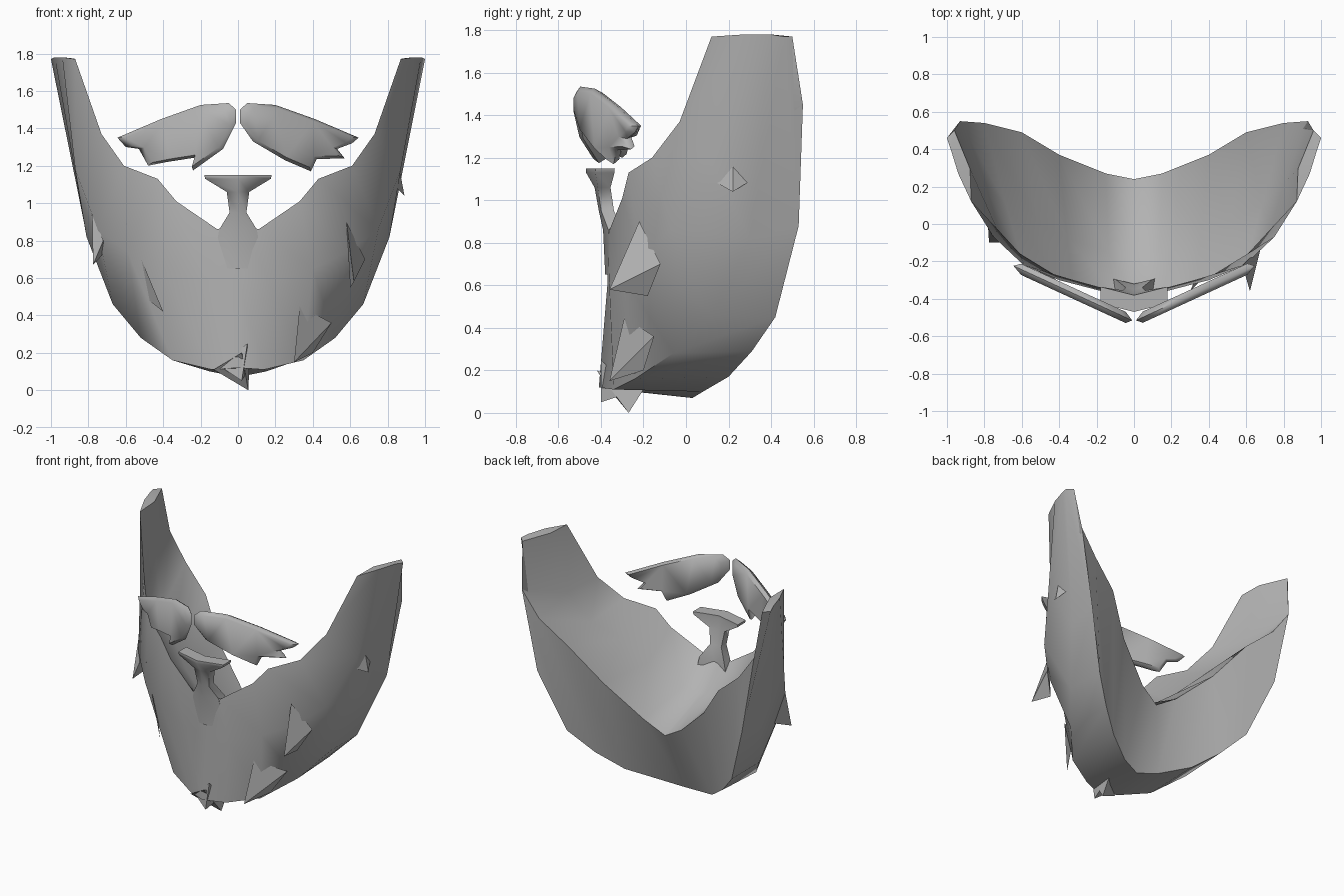
import bpy
import bmesh
from mathutils import Vector
from math import radians

cube = bpy.data.objects.get("Cube")
if cube:
    bpy.data.objects.remove(cube, do_unlink=True)

# One plain grey for all the hair
grey = bpy.data.materials.new("hair grey")
grey.use_nodes = True
colour = (0.45, 0.45, 0.45, 1)
grey.diffuse_color = colour
grey.node_tree.nodes["Principled BSDF"].inputs["Base Color"].default_value = colour


def finish(name, bm, angle):
    bmesh.ops.recalc_face_normals(bm, faces=bm.faces)
    bmesh.ops.triangulate(bm, faces=[f for f in bm.faces if len(f.verts) > 4])
    mesh = bpy.data.meshes.new(name)
    bm.to_mesh(mesh)
    bm.free()
    mesh.materials.append(grey)
    obj = bpy.data.objects.new(name, mesh)
    bpy.context.collection.objects.link(obj)
    bpy.ops.object.select_all(action="DESELECT")
    obj.select_set(True)
    bpy.context.view_layer.objects.active = obj
    bpy.ops.object.shade_smooth_by_angle(angle=radians(angle))
    return obj


def loft(name, rings, angle=50):
    """Skin a row of closed rings and cap both ends."""
    bm = bmesh.new()
    rows = [[bm.verts.new(p) for p in ring] for ring in rings]
    count = len(rows[0])
    for a, b in zip(rows, rows[1:]):
        for i in range(count):
            j = (i + 1) % count
            bm.faces.new((a[i], a[j], b[j], b[i]))
    bm.faces.new(rows[0])
    bm.faces.new(rows[-1])
    return finish(name, bm, angle)


# Beard: lines running from the chin centre out to the sideburn tip
front_rim = [(0, -.37, .9), (.11, -.36, .86), (.33, -.3, 1.01), (.43, -.27, 1.13),
             (.61, -.16, 1.2), (.73, -.03, 1.37), (.87, .12, 1.77)]
cheek = [(0, -.37, .6), (.17, -.36, .58), (.4, -.3, .65), (.59, -.22, .74),
         (.75, -.07, .86), (.87, .12, 1.18), (.94, .27, 1.78)]
jaw = [(0, -.41, .12), (.14, -.34, .11), (.35, -.24, .16), (.52, -.06, .28),
       (.67, .12, .46), (.81, .3, .82), (.98, .4, 1.78)]
under = [(0, .03, .07), (.15, .08, .1), (.35, .2, .17), (.51, .31, .29),
         (.66, .42, .45), (.82, .53, .88), (1, .46, 1.77)]
neck_rim = [(0, .24, .52), (.15, .27, .61), (.4, .37, .84), (.6, .49, 1.1),
            (.8, .54, 1.27), (.93, .55, 1.45), (.96, .5, 1.77)]

half = []
for lines in zip(front_rim, cheek, jaw, under, neck_rim):
    ring = [Vector(p) for p in lines]
    inner = (ring[0] + ring[1] + ring[4]) / 3
    inner.x *= .95
    half.append(ring + [inner])
mirrored = [[Vector((-p.x, p.y, p.z)) for p in ring] for ring in half[:0:-1]]
loft("beard", mirrored + half)

# Tuft under the lip: height, half width, front, back
levels = [(1.15, .18, -.47, -.38), (1.13, .175, -.47, -.38), (1.06, .06, -.43, -.37),
          (.95, .045, -.41, -.35), (.86, .1, -.39, -.32), (.65, .14, -.38, -.32)]
rings = []
for z, w, front, back in levels:
    sweep = w * .25
    rings.append([(-w, front + sweep, z), (0, front, z), (w, front + sweep, z),
                  (w, back + sweep, z), (0, back, z), (-w, back + sweep, z)])
loft("lip_tuft", rings, 60)

# Moustache halves: swept back slabs with bevelled rims
upper_edge = [(.01, 1.43), (.01, 1.5), (.05, 1.535), (.2, 1.525), (.41, 1.45), (.645, 1.35)]
lower_edges = {
    "left": [(.61, 1.32), (.53, 1.29), (.57, 1.24), (.42, 1.235), (.39, 1.17), (.25, 1.23), (.08, 1.33)],
    "right": [(.6, 1.3), (.53, 1.29), (.48, 1.2), (.38, 1.22), (.22, 1.245), (.24, 1.175), (.08, 1.29)],
}
for side, lower in lower_edges.items():
    sign = 1 if side == "left" else -1
    outline = upper_edge + lower
    cx = sum(p[0] for p in outline) / len(outline)
    cz = sum(p[1] for p in outline) / len(outline)
    rings = []
    for scale, depth in ((.88, -.03), (1, 0), (.88, .03)):
        ring = []
        for x, z in outline:
            x, z = cx + (x - cx) * scale, cz + (z - cz) * scale
            ring.append((sign * x, -.52 + .46 * x + depth, z))
        rings.append(ring)
    loft(side + "_moustache", rings, 60)


def strand(name, root_a, root_b, root_c, tip):
    """A loose pointed lock growing out of the beard."""
    bm = bmesh.new()
    a, b, c, t = [bm.verts.new(p) for p in (root_a, root_b, root_c, tip)]
    for face in ((a, b, c), (a, b, t), (b, c, t), (c, a, t)):
        bm.faces.new(face)
    finish(name, bm, 30)


# Loose locks
strand("chin_lock", (-.13, -.36, .11), (.02, -.42, .2), (.06, -.2, .11), (.055, -.27, 0))
strand("chin_front_lock", (-.1, -.36, .13), (.05, -.4, .25), (.05, -.25, .1), (.02, -.4, .05))
strand("left_front_lock", (.33, -.29, .45), (.5, -.15, .36), (.4, -.2, .2), (.3, -.36, .15))
strand("left_cheek_lock", (.58, -.22, .9), (.68, -.12, .7), (.6, -.18, .55), (.62, -.36, .58))
strand("right_cheek_lock", (-.6, -.2, .9), (-.52, -.24, .7), (-.5, -.2, .5), (-.4, -.32, .42))
strand("right_jaw_lock", (-.78, -.02, .95), (-.72, -.1, .8), (-.7, .1, .75), (-.775, -.1, .67))
strand("left_side_lock", (.84, .13, 1.09), (.85, .3, 1.09), (.86, .22, 1.2), (.89, .22, 1.04))
